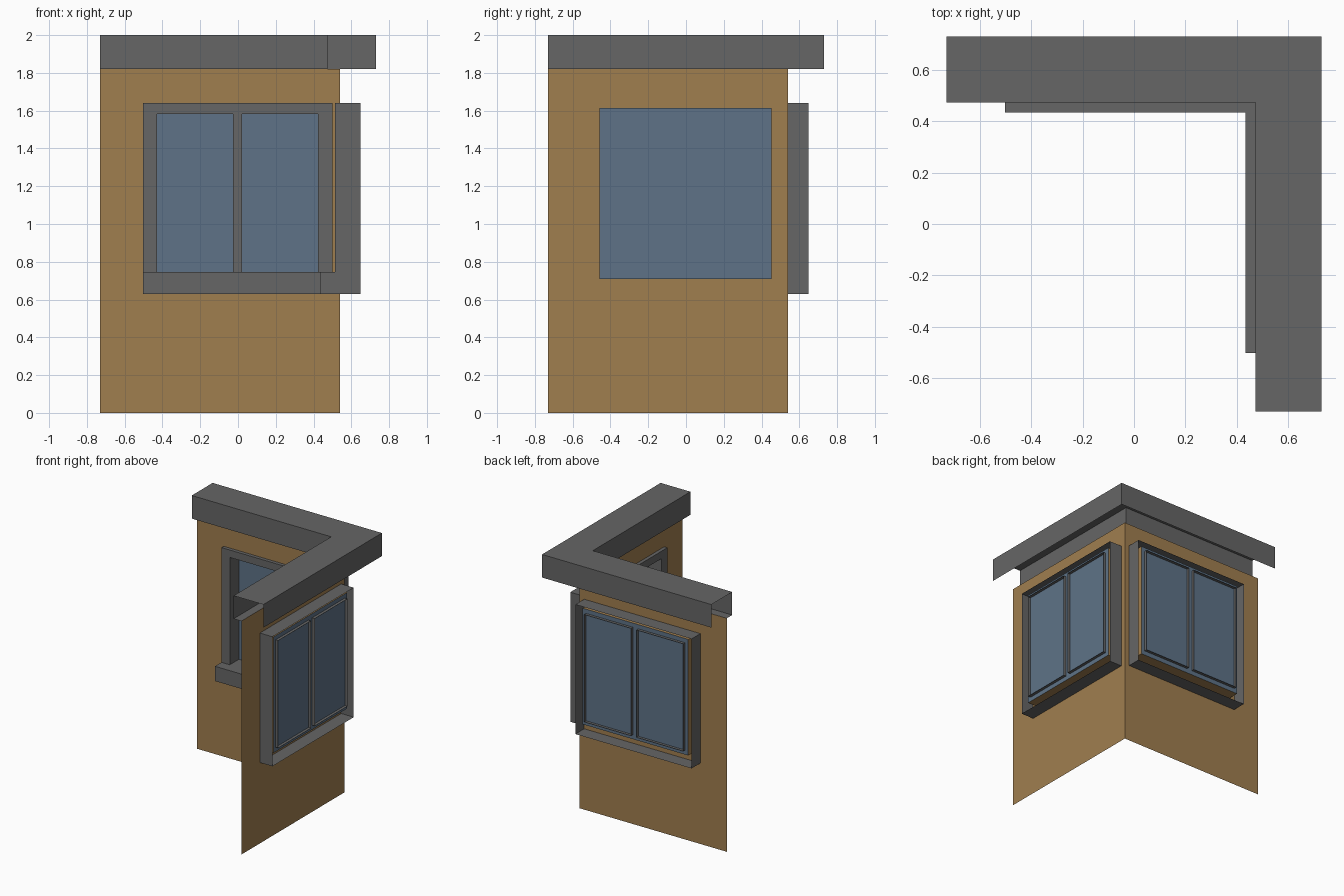
import bpy, bmesh

if "Cube" in bpy.data.objects:
    bpy.data.objects.remove(bpy.data.objects["Cube"])

def material(name, rgb):
    m = bpy.data.materials.new(name)
    m.diffuse_color = (*rgb, 1)
    m.use_nodes = True
    m.node_tree.nodes["Principled BSDF"].inputs["Base Color"].default_value = m.diffuse_color
    return m

GREY = material("dark_grey", (0.133, 0.133, 0.133))
BROWN = material("tan_brown", (0.352, 0.209, 0.078))
BLUE = material("glass_blue", (0.112, 0.171, 0.242))

# Wall coordinates: a = along the wall, d = distance outward, z = height.
# The right wall is the back wall with x and y exchanged.
class Sheet:
    def __init__(self, swap):
        self.bm, self.swap = bmesh.new(), swap

    def quad(self, *pts):
        vs = [self.bm.verts.new((d, a, z) if self.swap else (a, d, z)) for a, d, z in pts]
        self.bm.faces.new(vs[::-1] if self.swap else vs)

    def panel(self, a_cuts, z_cuts, d, holes=(), inward=False):
        """Flat panel split into cells, leaving out the cells in holes."""
        for i, (a0, a1) in enumerate(zip(a_cuts, a_cuts[1:])):
            for j, (z0, z1) in enumerate(zip(z_cuts, z_cuts[1:])):
                if (i, j) not in holes:
                    p = [(a0, d, z0), (a0, d, z1), (a1, d, z1), (a1, d, z0)]
                    self.quad(*(p[::-1] if inward else p))

    def sleeve(self, a0, a1, z0, z1, d0, d1, inside=False):
        """Open rectangular tube running through the wall."""
        c = [(a0, z0), (a1, z0), (a1, z1), (a0, z1)]
        for (a, z), (b, w) in zip(c, c[1:] + c[:1]):
            p = [(a, d0, z), (b, d0, w), (b, d1, w), (a, d1, z)]
            self.quad(*(p[::-1] if inside else p))

    def finish(self, name, mat):
        bmesh.ops.remove_doubles(self.bm, verts=self.bm.verts, dist=1e-5)
        me = bpy.data.meshes.new(name)
        self.bm.to_mesh(me)
        self.bm.free()
        me.materials.append(mat)
        bpy.context.collection.objects.link(bpy.data.objects.new(name, me))

END, WALL = -0.73, 0.54                  # wall ends and wall plane
FRAME, SILL, OUT, PANE = 0.513, 0.433, 0.648, 0.625
IN, EAVE, LOW, TOP = 0.473, 0.73, 1.82, 2.0

for side, swap in (("back", False), ("right", True)):
    # thin wall with a window opening and an outward reveal
    s = Sheet(swap)
    s.panel((END, -0.457, 0.453, WALL), (0, 0.71, 1.615, LOW), WALL, {(1, 1)})
    s.sleeve(-0.457, 0.453, 0.71, 1.615, WALL, PANE)
    s.finish(side + "_wall", BROWN)

    # glass pane closing the reveal
    s = Sheet(swap)
    s.panel((-0.457, 0.453), (0.71, 1.615), PANE)
    s.finish(side + "_glass", BLUE)

    # window frame: face with two openings, outer sleeve, opening sleeves
    s = Sheet(swap)
    s.panel((-0.502, -0.43, -0.026, 0.02, 0.424, 0.5), (0.745, 1.582, 1.64),
            FRAME, {(1, 0), (3, 0)}, inward=True)
    s.sleeve(-0.502, 0.5, 0.63, 1.64, FRAME, OUT)
    for a0, a1 in ((-0.43, -0.026), (0.02, 0.424)):
        s.sleeve(a0, a1, 0.745, 1.582, FRAME, OUT, inside=True)
    s.finish(side + "_window_frame", GREY)

    # projecting sill under the window
    s = Sheet(swap)
    s.panel((-0.502, 0.5), (0.63, 0.745), SILL, inward=True)
    s.sleeve(-0.502, 0.5, 0.63, 0.745, SILL, FRAME)
    s.finish(side + "_window_sill", GREY)

    # hollow eave: fascia, mitred top, inner face and strip onto the wall
    s = Sheet(swap)
    s.panel((END, EAVE), (LOW, TOP), EAVE)
    s.panel((END, IN), (LOW, TOP), IN, inward=True)
    s.quad((END, IN, TOP), (IN, IN, TOP), (EAVE, EAVE, TOP), (END, EAVE, TOP))
    s.quad((END, WALL, LOW), (WALL, WALL, LOW), (IN, IN, LOW), (END, IN, LOW))
    s.finish(side + "_eave", GREY)
